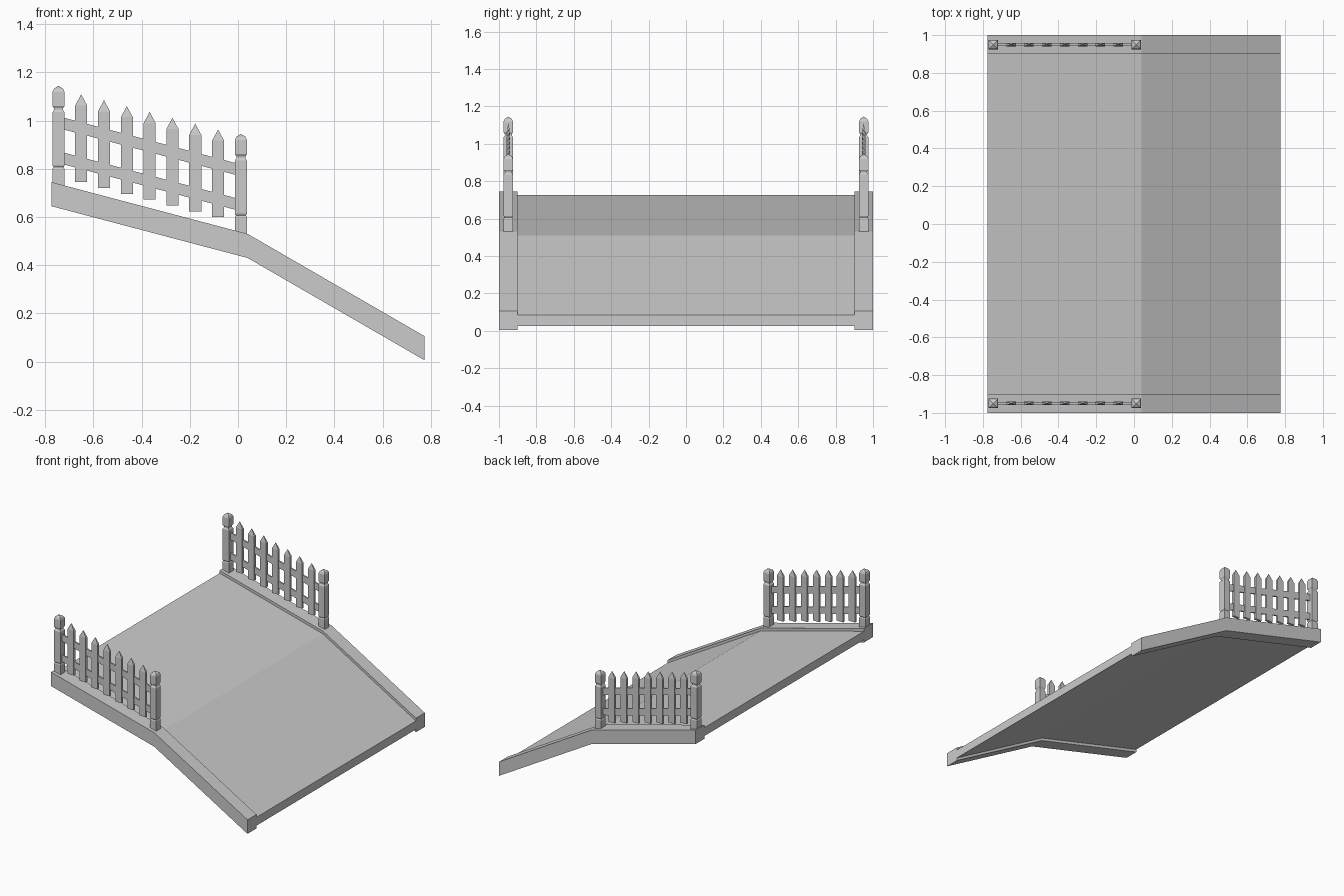
import bpy, bmesh

cube = bpy.data.objects.get("Cube")
if cube:
    bpy.data.objects.remove(cube, do_unlink=True)

grey = bpy.data.materials.new("plain_grey")
grey.use_nodes = True
COLOUR = (0.6, 0.6, 0.6, 1)
grey.diffuse_color = COLOUR
grey.node_tree.nodes["Principled BSDF"].inputs["Base Color"].default_value = COLOUR

END, BEND = 0.775, 0.04      # half length and the x of the bend
SLOPE = -0.264               # fall of the upper stretch
FENCE_Y = 0.95


def finish(name, bm):
    bmesh.ops.recalc_face_normals(bm, faces=bm.faces)
    mesh = bpy.data.meshes.new(name)
    bm.to_mesh(mesh)
    bm.free()
    mesh.materials.append(grey)
    obj = bpy.data.objects.new(name, mesh)
    bpy.context.collection.objects.link(obj)
    return obj


def slab(name, outline, y0, y1):
    """Extrude an x-z outline from y0 to y1."""
    bm = bmesh.new()
    face = bm.faces.new([bm.verts.new((x, y0, z)) for x, z in outline])
    new = bmesh.ops.extrude_face_region(bm, geom=[face])["geom"]
    verts = [v for v in new if isinstance(v, bmesh.types.BMVert)]
    bmesh.ops.translate(bm, verts=verts, vec=(0, y1 - y0, 0))
    return finish(name, bm)


def ramp(name, drop, thickness, y0, y1):
    """Bent ramp strip, its top set down by drop."""
    top = [(-END, 0.745 - drop), (BEND, 0.53 - drop), (END, 0.105 - drop)]
    under = [(x, z - thickness) for x, z in reversed(top)]
    return slab(name, top + under, y0, y1)


def stack(name, x, y, sections):
    """Join rectangular sections (half width, half depth, z); a zero one is a tip."""
    bm = bmesh.new()
    below = None
    for hx, hy, z in sections:
        if hx == 0:
            tip = bm.verts.new((x, y, z))
            for i in range(4):
                bm.faces.new((below[i], below[i - 3], tip))
            break
        ring = [bm.verts.new((x + sx * hx, y + sy * hy, z))
                for sx, sy in ((-1, -1), (1, -1), (1, 1), (-1, 1))]
        if below is None:
            bm.faces.new(ring)
        else:
            for i in range(4):
                bm.faces.new((below[i], below[i - 3], ring[i - 3], ring[i]))
        below = ring
    return finish(name, bm)


# Post outline: half width and height above its foot
POST = [(0.025, 0), (0.025, 0.07), (0.021, 0.077), (0.025, 0.084),
        (0.025, 0.305), (0.019, 0.314), (0.019, 0.322), (0.025, 0.331),
        (0.025, 0.389), (0.019, 0.403), (0, 0.415)]

# Deck
ramp("deck", 0.02, 0.06, -0.9, 0.9)

for side, label in ((-1, "front"), (1, "back")):
    y = side * FENCE_Y
    ramp(label + "_kerb", 0, 0.1, y - 0.05, y + 0.05)

    # Fence posts
    for end, x, foot in (("upper", -0.745, 0.73), ("lower", 0.012, 0.53)):
        stack(f"{label}_{end}_post", x, y, [(w, w, foot + h) for w, h in POST])

    # Sloping rails
    x0, x1 = -0.73, 0.0
    for end, z in (("top", 1.014), ("bottom", 0.869)):
        fall = SLOPE * (x1 - x0)
        slab(f"{label}_{end}_rail",
             [(x0, z), (x1, z + fall), (x1, z + fall - 0.049), (x0, z - 0.049)],
             y - 0.005, y + 0.005)

    # Pointed pickets
    for i in range(7):
        x = -0.651 + i * 0.0947
        z = 0.745 - i * 0.0243
        stack(f"{label}_picket_{i + 1}", x, y,
              [(0.025, 0.009, z), (0.025, 0.009, z + 0.318), (0, 0, z + 0.364)])
